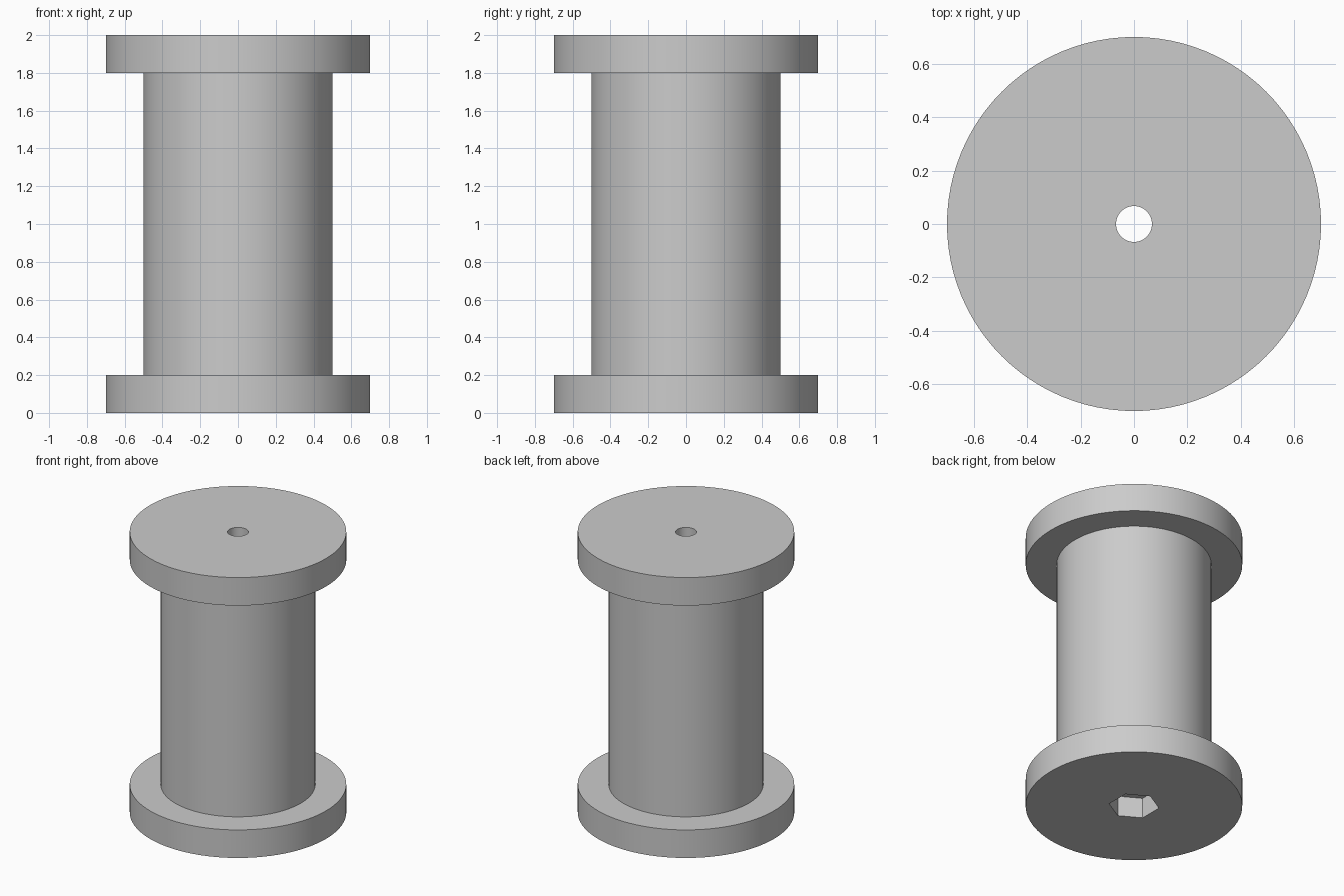
import bpy
import math

SEGMENTS = 96
BORE = 0.067

cube = bpy.data.objects.get("Cube")
if cube:
    bpy.data.objects.remove(cube, do_unlink=True)

# Single plain grey
grey = bpy.data.materials.new("plain_grey")
grey.use_nodes = True
grey.diffuse_color = (0.6, 0.6, 0.6, 1)
grey.node_tree.nodes["Principled BSDF"].inputs["Base Color"].default_value = (0.6, 0.6, 0.6, 1)


def lathe(name, profile):
    """Revolve a closed (radius, height) outline around z."""
    n = len(profile)
    verts, faces = [], []
    for s in range(SEGMENTS):
        a = 2 * math.pi * s / SEGMENTS
        verts += [(r * math.cos(a), r * math.sin(a), z) for r, z in profile]
        t = (s + 1) % SEGMENTS
        for i in range(n):
            j = (i + 1) % n
            faces.append((s * n + i, t * n + i, t * n + j, s * n + j))
    mesh = bpy.data.meshes.new(name)
    mesh.from_pydata(verts, [], faces)
    mesh.materials.append(grey)
    obj = bpy.data.objects.new(name, mesh)
    bpy.context.collection.objects.link(obj)
    return obj


# Spool: two flanges on a barrel, bored through
spool = lathe("spool", [(BORE, 0), (0.7, 0), (0.7, 0.2), (0.5, 0.2),
                        (0.5, 1.8), (0.7, 1.8), (0.7, 2), (BORE, 2)])

# Hexagonal nut pocket in the underside
depth = 0.145
bpy.ops.mesh.primitive_cylinder_add(vertices=6, radius=0.163, depth=2 * depth,
                                    location=(0, 0, 0))
cutter = bpy.context.object
cutter.name = "nut_pocket_cutter"
cutter.hide_render = True
cutter.data.materials.append(grey)
# Corners point along y
corner = cutter.data.vertices[0].co
cutter.rotation_euler.z = math.pi / 2 - math.atan2(corner.y, corner.x)

cut = spool.modifiers.new("nut_pocket", "BOOLEAN")
cut.operation = "DIFFERENCE"
cut.solver = "EXACT"
cut.object = cutter

bpy.ops.object.select_all(action="DESELECT")
spool.select_set(True)
bpy.context.view_layer.objects.active = spool
bpy.ops.object.modifier_apply(modifier=cut.name)
bpy.data.objects.remove(cutter, do_unlink=True)

# Smooth round walls, crisp rims
bpy.ops.object.shade_smooth_by_angle(angle=math.radians(30))
